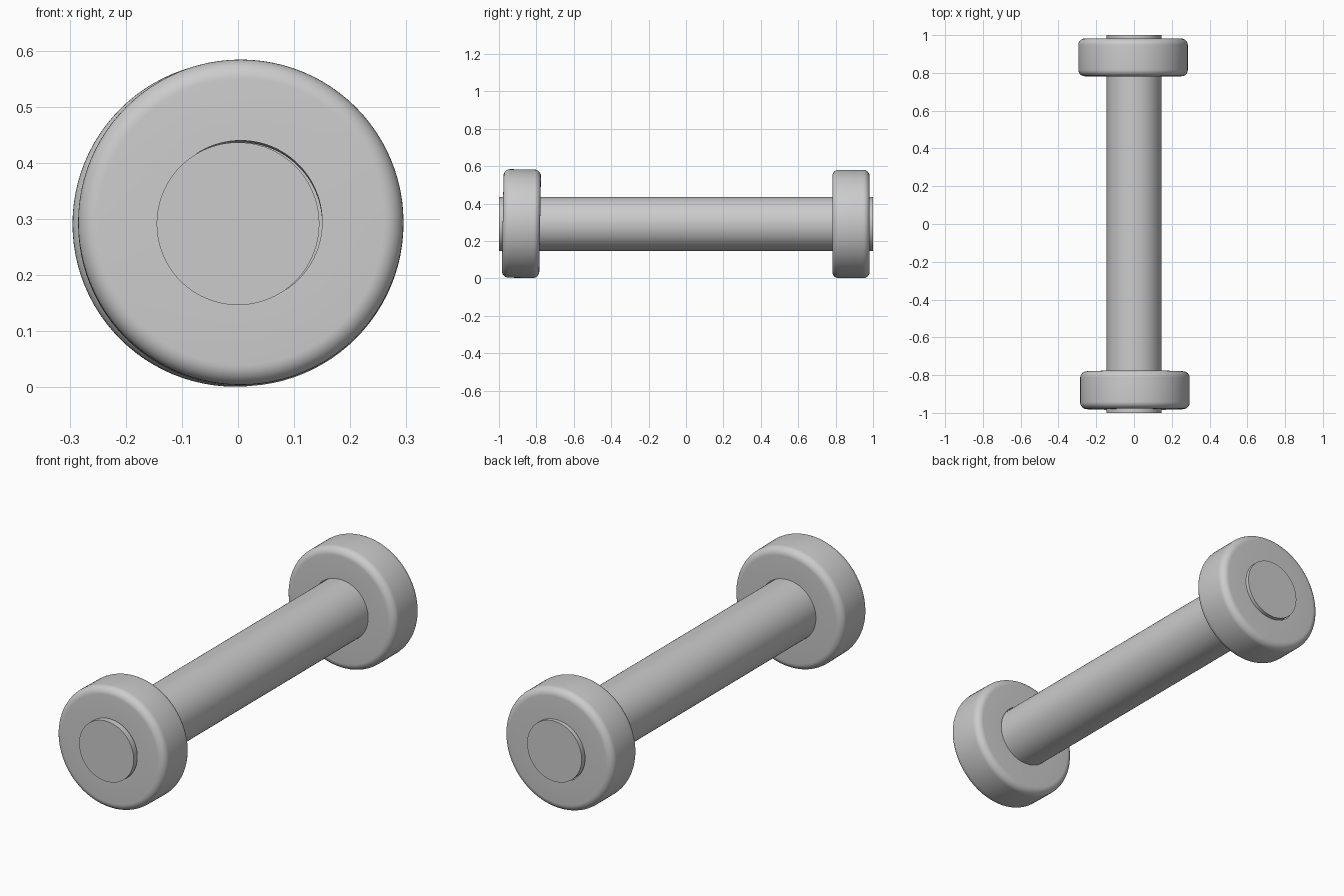
import bpy, bmesh, math

if "Cube" in bpy.data.objects:
    bpy.data.objects.remove(bpy.data.objects["Cube"])

grey = bpy.data.materials.new("plain grey")
grey.diffuse_color = (0.6, 0.6, 0.6, 1)
grey.use_nodes = True
grey.node_tree.nodes["Principled BSDF"].inputs["Base Color"].default_value = grey.diffuse_color


def lathe(name, profile, closed, loc, rot=(0, 0, 0), sides=96):
    """Revolve (radius, y) points about the y axis."""
    bm = bmesh.new()
    rings = []
    for r, y in profile:
        rings.append([bm.verts.new((r * math.cos(2 * math.pi * i / sides), y,
                                    r * math.sin(2 * math.pi * i / sides)))
                      for i in range(sides)])
    pairs = list(zip(rings, rings[1:]))
    if closed:
        pairs.append((rings[-1], rings[0]))
    else:
        bm.faces.new(rings[0])
        bm.faces.new(rings[-1])
    for a, b in pairs:
        for i in range(sides):
            j = (i + 1) % sides
            bm.faces.new((a[i], a[j], b[j], b[i]))
    bmesh.ops.recalc_face_normals(bm, faces=bm.faces)
    me = bpy.data.meshes.new(name)
    bm.to_mesh(me)
    bm.free()
    me.materials.append(grey)
    ob = bpy.data.objects.new(name, me)
    bpy.context.collection.objects.link(ob)
    ob.location, ob.rotation_euler = loc, rot
    bpy.ops.object.select_all(action='DESELECT')
    ob.select_set(True)
    bpy.context.view_layer.objects.active = ob
    bpy.ops.object.shade_smooth_by_angle(angle=math.radians(30))
    return ob


# Bar running the full length
lathe("bar", [(0.145, -1), (0.145, 1)], False, (0, 0, 0.2915))

# Weight section: square bore, rounded outer corners
R, H, BORE, ROUND, STEPS = 0.29, 0.1, 0.145, 0.035, 8
section = [(BORE, -H)]
for cy, start in ((-H + ROUND, -90), (H - ROUND, 0)):
    for k in range(STEPS + 1):
        a = math.radians(start + 90 * k / STEPS)
        section.append((R - ROUND + ROUND * math.cos(a), cy + ROUND * math.sin(a)))
section.append((BORE, H))

# Weights sit slightly loose on the bar; the front one leans a little
lathe("front_weight", section, True, (0.005, -0.88, 0.293), (math.radians(-1), 0, 0))
lathe("back_weight", section, True, (-0.005, 0.882, 0.291))
